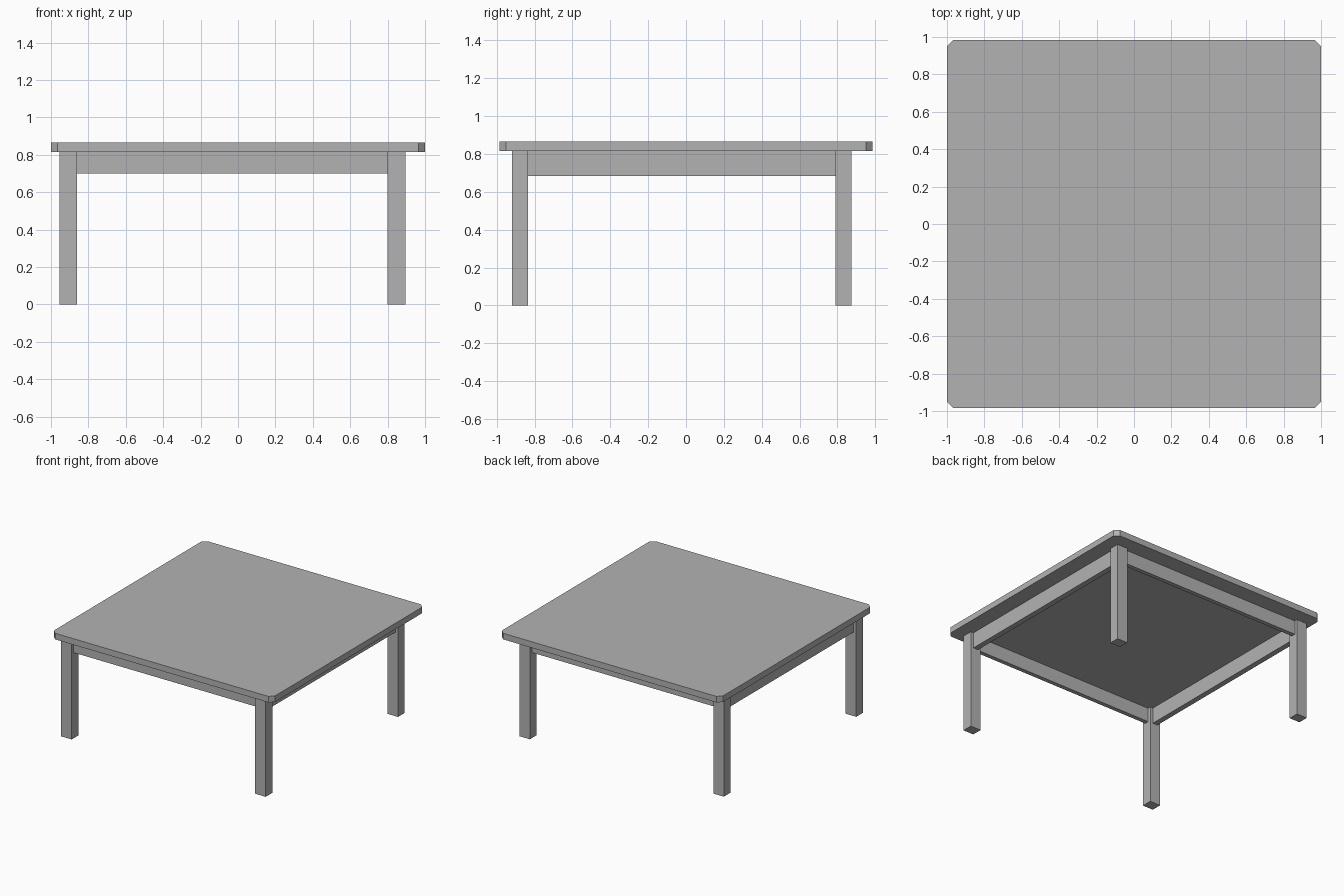
import bpy
import bmesh

cube = bpy.data.objects.get("Cube")
if cube:
    bpy.data.objects.remove(cube, do_unlink=True)

grey = bpy.data.materials.new("plain_grey")
grey.use_nodes = True
colour = (0.45, 0.45, 0.45, 1)
grey.diffuse_color = colour
grey.node_tree.nodes["Principled BSDF"].inputs["Base Color"].default_value = colour


def box(name, x, y, z, corner=0):
    """Box between (low, high) limits, with optional chamfered upright edges."""
    bm = bmesh.new()
    bmesh.ops.create_cube(bm, size=1)
    for v in bm.verts:
        v.co = [lim[0] if c < 0 else lim[1] for c, lim in zip(v.co, (x, y, z))]
    if corner:
        upright = [e for e in bm.edges if abs(e.verts[0].co.z - e.verts[1].co.z) > 0.001]
        bmesh.ops.bevel(bm, geom=upright, offset=corner, segments=1, affect='EDGES')
    mesh = bpy.data.meshes.new(name)
    bm.to_mesh(mesh)
    bm.free()
    mesh.materials.append(grey)
    obj = bpy.data.objects.new(name, mesh)
    bpy.context.collection.objects.link(obj)
    return obj


top_under = 0.815

# Table top with clipped corners
box("table_top", (-1, 1), (-0.985, 0.985), (top_under, 0.865), corner=0.035)

# Legs, set slightly off centre under the top
leg_x = {"right": (-0.955, -0.86), "left": (0.80, 0.895)}
leg_y = {"front": (-0.92, -0.835), "back": (0.79, 0.875)}
for side, x in leg_x.items():
    for end, y in leg_y.items():
        box(f"{end}_{side}_leg", x, y, (0, top_under))

# Aprons, recessed from the outer leg faces
inset = 0.025
for end, y in leg_y.items():
    box(f"{end}_apron", (leg_x["right"][1], leg_x["left"][0]),
        (y[0] + inset, y[1] - inset), (0.70, top_under))
for side, x in leg_x.items():
    box(f"{side}_apron", (x[0] + inset, x[1] - inset),
        (leg_y["front"][1], leg_y["back"][0]), (0.685, top_under))
